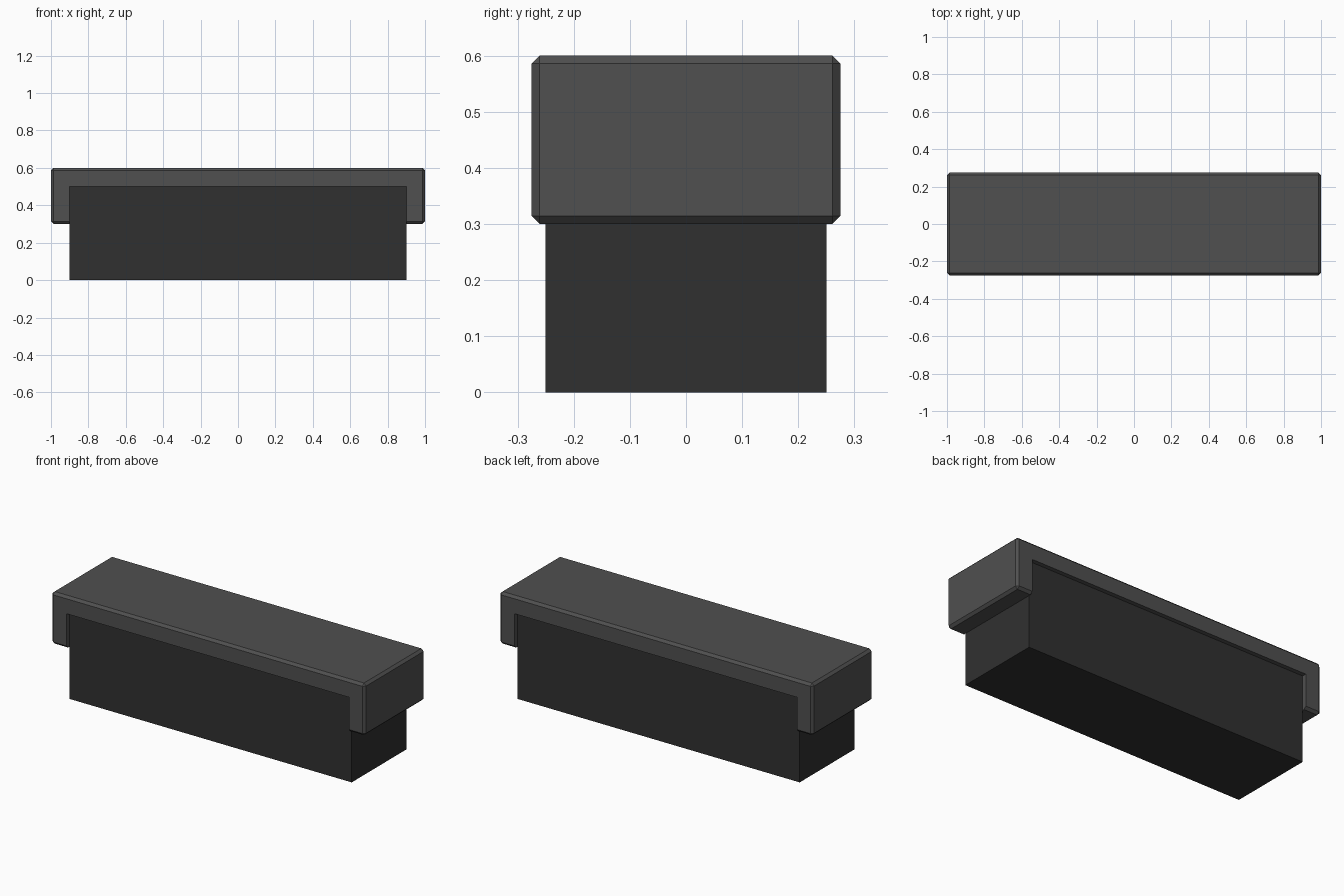
import bpy

if "Cube" in bpy.data.objects:
    bpy.data.objects.remove(bpy.data.objects["Cube"])


def box(name, size, centre):
    bpy.ops.mesh.primitive_cube_add(size=1, location=centre)
    obj = bpy.context.object
    obj.name = name
    obj.scale = size
    bpy.ops.object.transform_apply(location=False, rotation=False, scale=True)
    return obj


def paint(obj, shade):
    mat = bpy.data.materials.new(obj.name + "_grey")
    mat.diffuse_color = (shade, shade, shade, 1)
    mat.use_nodes = True
    mat.node_tree.nodes["Principled BSDF"].inputs["Base Color"].default_value = mat.diffuse_color
    obj.data.materials.append(mat)


# Dark rectangular body
body = box("body", (1.8, 0.5, 0.5), (0, 0, 0.25))
paint(body, 0.03)

# Chamfered cap that wraps over the top and both ends
cap = box("cap", (2.0, 0.55, 0.3), (0, 0, 0.45))
paint(cap, 0.08)
bevel = cap.modifiers.new("chamfer", 'BEVEL')
bevel.width = 0.014
bevel.segments = 1

# Straight channel through the cap where the body sits
cutter = box("channel_cutter", (1.8, 1.0, 0.4), (0, 0, 0.3))
cutter.hide_render = True
channel = cap.modifiers.new("channel", 'BOOLEAN')
channel.operation = 'DIFFERENCE'
channel.solver = 'EXACT'
channel.object = cutter

# Bake the cap and drop the helper
bpy.ops.object.select_all(action='DESELECT')
bpy.context.view_layer.objects.active = cap
cap.select_set(True)
for mod in ("chamfer", "channel"):
    bpy.ops.object.modifier_apply(modifier=mod)
bpy.data.objects.remove(cutter, do_unlink=True)
